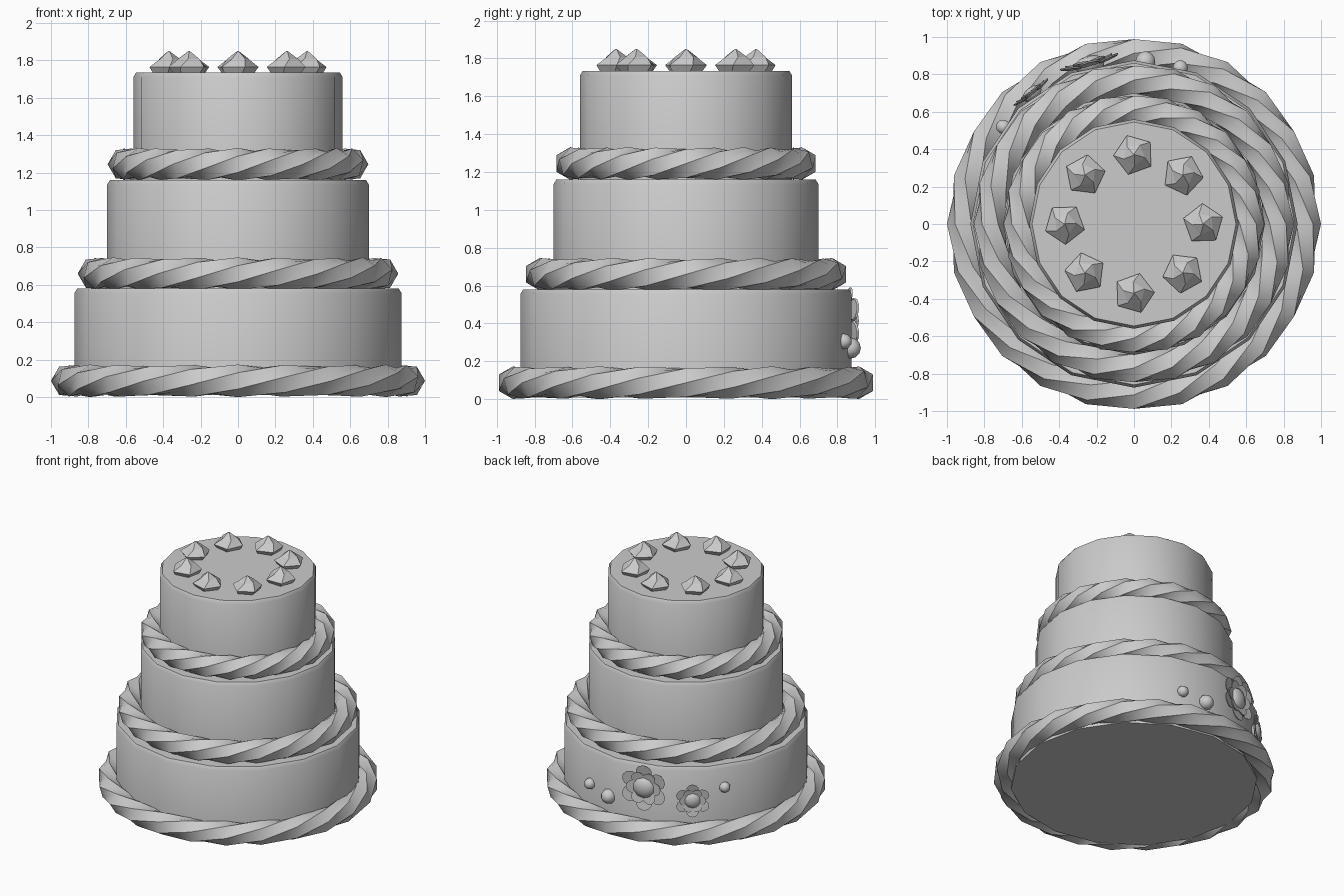
import bpy, bmesh, math
from mathutils import Matrix, Vector

cube = bpy.data.objects.get("Cube")
if cube:
    bpy.data.objects.remove(cube, do_unlink=True)

icing = bpy.data.materials.new("pale_grey_icing")
icing.use_nodes = True
GREY = (0.6, 0.6, 0.6, 1)
icing.diffuse_color = GREY
icing.node_tree.nodes["Principled BSDF"].inputs["Base Color"].default_value = GREY


def finish(name, bm, smooth=True, keep_sharp=None):
    """Turn a bmesh into an object with the icing material."""
    if keep_sharp is None:
        bmesh.ops.recalc_face_normals(bm, faces=bm.faces)
    for f in bm.faces:
        f.smooth = smooth
    mesh = bpy.data.meshes.new(name)
    bm.to_mesh(mesh)
    bm.free()
    mesh.materials.append(icing)
    obj = bpy.data.objects.new(name, mesh)
    bpy.context.collection.objects.link(obj)
    return obj


def smooth_by_angle(obj, degrees):
    bpy.ops.object.select_all(action='DESELECT')
    obj.select_set(True)
    bpy.context.view_layer.objects.active = obj
    bpy.ops.object.shade_smooth_by_angle(angle=math.radians(degrees))


def lathe(bm, profile, sides, matrix=Matrix()):
    """Capped rings of (radius, height, twist)."""
    rings = []
    for radius, height, twist in profile:
        ring = []
        for k in range(sides):
            a = math.tau * k / sides + twist
            ring.append(bm.verts.new(matrix @ Vector(
                (radius * math.cos(a), radius * math.sin(a), height))))
        rings.append(ring)
    for low, high in zip(rings, rings[1:]):
        for k in range(sides):
            n = (k + 1) % sides
            bm.faces.new((low[k], low[n], high[n], high[k]))
    bm.faces.new(rings[0][::-1])
    bm.faces.new(rings[-1])


def tier(name, radius, bottom, top):
    bm = bmesh.new()
    lathe(bm, [(radius, bottom, 0), (radius, top - 0.025, 0),
               (radius - 0.015, top, 0)], 16)
    smooth_by_angle(finish(name, bm), 32)


def rope(name, major, minor, height, segments=24, sides=6, step=math.radians(45)):
    """Six-sided ring whose section turns as it goes round."""
    bm = bmesh.new()
    rings = []
    for i in range(segments):
        az = math.tau * i / segments
        ring = []
        for j in range(sides):
            a = math.tau * j / sides + step * i
            r = major + minor * math.cos(a)
            ring.append(bm.verts.new((r * math.cos(az), r * math.sin(az),
                                      height + minor * math.sin(a))))
        rings.append(ring)
    for i in range(segments):
        here, there = rings[i], rings[(i + 1) % segments]
        for j in range(sides):
            n = (j + 1) % sides
            bm.faces.new((here[j], there[j], there[n], here[n]))
            # the ridge along each strand stays crisp
            bm.edges.get((here[j], there[j])).smooth = False
    bmesh.ops.recalc_face_normals(bm, faces=bm.faces)
    bmesh.ops.poke(bm, faces=bm.faces[:])
    finish(name, bm, keep_sharp=True)


# Three stacked tiers, each with a rope border at its foot
tier("bottom_tier", 0.875, 0.01, 0.58)
tier("middle_tier", 0.70, 0.57, 1.16)
tier("top_tier", 0.56, 1.15, 1.735)
rope("bottom_rope", 0.913, 0.087, 0.087)
rope("middle_rope", 0.77, 0.087, 0.66)
rope("top_rope", 0.61, 0.087, 1.245)

# Ring of piped cream swirls on top
for n in range(8):
    az = math.tau * n / 8
    bm = bmesh.new()
    place = (Matrix.Rotation(az, 4, 'Z') @ Matrix.Translation((0.37, 0, 1.73))
             @ Matrix.Rotation(0.25, 4, 'Z'))
    lathe(bm, [(0.085, 0, 0), (0.11, 0.035, 0.1), (0.06, 0.078, 0.45),
               (0.004, 0.12, 0.8)], 5, place)
    finish(f"cream_swirl_{n + 1}", bm, smooth=False)


def wall_frame(az_degrees, distance, height):
    """Local z points out from the wall, local y points up."""
    return (Matrix.Rotation(math.radians(az_degrees), 4, 'Z')
            @ Matrix.Translation((distance, 0, height))
            @ Matrix.Rotation(math.pi / 2, 4, 'Z')
            @ Matrix.Rotation(math.pi / 2, 4, 'X'))


def bead(name, frame, radius, depth):
    bm = bmesh.new()
    bmesh.ops.create_uvsphere(bm, u_segments=10, v_segments=6, radius=radius,
                              matrix=frame @ Matrix.Diagonal((1, 1, depth, 1)))
    finish(name, bm)


def flower(name, az, height, size):
    frame = wall_frame(az, 0.885, height)
    bm = bmesh.new()
    # outer and inner layers of six cupped petals
    for reach, width, lift, turn in ((0.66, 0.34, 0.0, 0.5), (0.46, 0.28, 0.05, 0.0)):
        for k in range(6):
            spin = Matrix.Rotation(math.tau * (k + turn) / 6, 4, 'Z')
            petal = (frame @ spin @ Matrix.Translation((size * reach, 0, size * lift))
                     @ Matrix.Rotation(-0.18, 4, 'Y'))
            lathe(bm, [(size * width * 0.9, 0, 0), (size * width, size * 0.05, 0)], 10, petal)
    finish(name + "_petals", bm, smooth=False)
    bead(name + "_centre", frame, size * 0.48, 0.55)


# Flowers and beads on the back of the bottom tier
flower("large_flower", 105.5, 0.415, 0.18)
flower("small_flower", 128, 0.335, 0.13)
for label, az, height, radius in (("first", 73.5, 0.305, 0.042),
                                  ("second", 86, 0.27, 0.056),
                                  ("third", 143.4, 0.41, 0.04)):
    bead(label + "_bead", wall_frame(az, 0.87, height), radius, 1)
